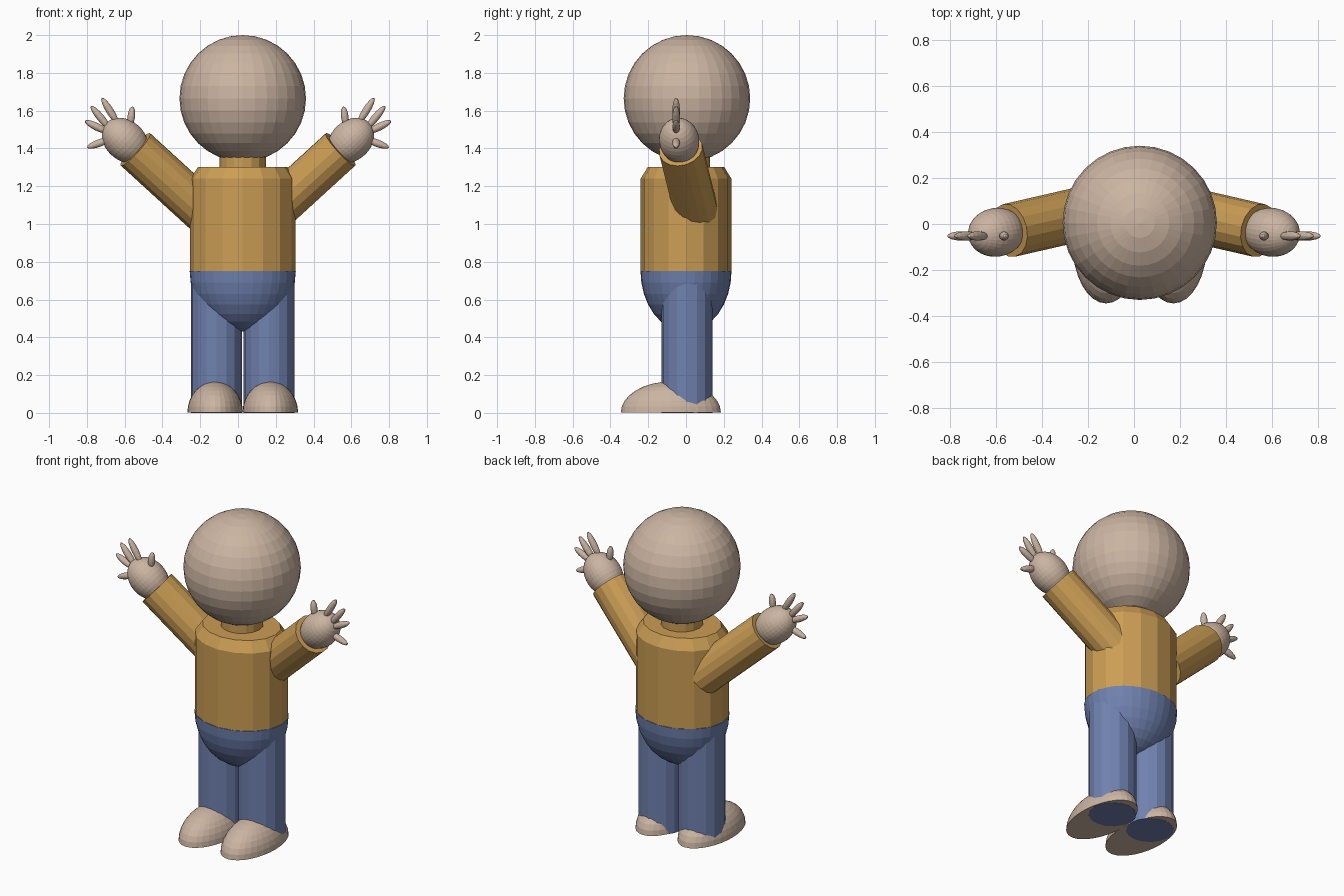
import bpy
from mathutils import Vector, Matrix

cube = bpy.data.objects.get("Cube")
if cube:
    bpy.data.objects.remove(cube, do_unlink=True)


def material(name, rgb):
    m = bpy.data.materials.new(name)
    m.use_nodes = True
    m.diffuse_color = (*rgb, 1)
    m.node_tree.nodes["Principled BSDF"].inputs["Base Color"].default_value = (*rgb, 1)
    return m


SKIN = material("skin beige", (0.60, 0.46, 0.36))
SHIRT = material("shirt ochre", (0.60, 0.34, 0.09))
TROUSERS = material("trouser blue", (0.16, 0.22, 0.43))
CX = 0.025  # body centre line


def finish(name, mat, matrix):
    ob = bpy.context.object
    ob.name = name
    ob.data.transform(matrix)
    ob.data.materials.append(mat)
    return ob


def frame(centre, axis, scale):
    """Place a z-aligned primitive along an axis."""
    turn = Vector(axis).to_track_quat("Z", "Y").to_matrix().to_4x4()
    return Matrix.Translation(centre) @ turn @ Matrix.Diagonal((*scale, 1))


def ball(name, mat, centre, scale, axis=(0, 0, 1), segments=32, rings=16):
    bpy.ops.mesh.primitive_uv_sphere_add(segments=segments, ring_count=rings, radius=1)
    return finish(name, mat, frame(centre, axis, scale))


def dome(name, mat, centre, scale, keep_top):
    """Half of a ball, flattened at its equator."""
    ob = ball(name, mat, centre, scale)
    for v in ob.data.vertices:
        v.co.z = max(v.co.z, centre[2]) if keep_top else min(v.co.z, centre[2])
    return ob


def tube(name, mat, start, end, rx, ry, taper=1.0, sides=16):
    start, end = Vector(start), Vector(end)
    bpy.ops.mesh.primitive_cone_add(vertices=sides, radius1=1, radius2=taper, depth=1)
    axis = end - start
    return finish(name, mat, frame((start + end) / 2, axis, (rx, ry, axis.length)))


# Head, neck and torso
ball("head", SKIN, (CX, 0.005, 1.665), (0.335, 0.335, 0.335))
tube("neck", SHIRT, (CX, 0.005, 1.25), (CX, 0.005, 1.42), 0.122, 0.122)
tube("torso", SHIRT, (CX, 0, 0.75), (CX, 0, 1.24), 0.28, 0.24)
tube("shoulder_slope", SHIRT, (CX, 0, 1.24), (CX, 0, 1.303), 0.28, 0.24, 0.84)
dome("pelvis", TROUSERS, (CX, 0, 0.752), (0.281, 0.241, 0.322), False)

# Fingers as base, tip pairs in the x-z plane
FINGERS = {
    "thumb": ((0.570, 1.52), (0.559, 1.622)),
    "index_finger": ((0.635, 1.53), (0.721, 1.668)),
    "middle_finger": ((0.675, 1.50), (0.779, 1.625)),
    "ring_finger": ((0.685, 1.483), (0.811, 1.546)),
    "little_finger": ((0.670, 1.452), (0.799, 1.405)),
}

for side, s in (("left", 1), ("right", -1)):
    # Leg and shoe
    tube(side + "_leg", TROUSERS, (CX + s * 0.139, 0.005, 0),
         (CX + s * 0.139, 0.005, 0.72), 0.136, 0.136)
    dome(side + "_foot", SKIN, (CX + s * 0.146, -0.08, 0.001),
         (0.147, 0.265, 0.165), True)
    # Raised arm, hand and fingers
    tube(side + "_arm", SHIRT, (s * 0.16, 0.06, 1.045), (s * 0.543, -0.028, 1.395),
         0.117, 0.117)
    ball(side + "_hand", SKIN, (s * 0.598, -0.036, 1.442), (0.106, 0.106, 0.136),
         (s * 0.74, -0.12, 0.67))
    for name, (base, tip) in FINGERS.items():
        a = Vector((s * base[0], -0.052, base[1]))
        b = Vector((s * tip[0], -0.052, tip[1]))
        ball(side + "_" + name, SKIN, (a + b) / 2,
             (0.02, 0.02, (b - a).length / 2), b - a, 16, 8)
